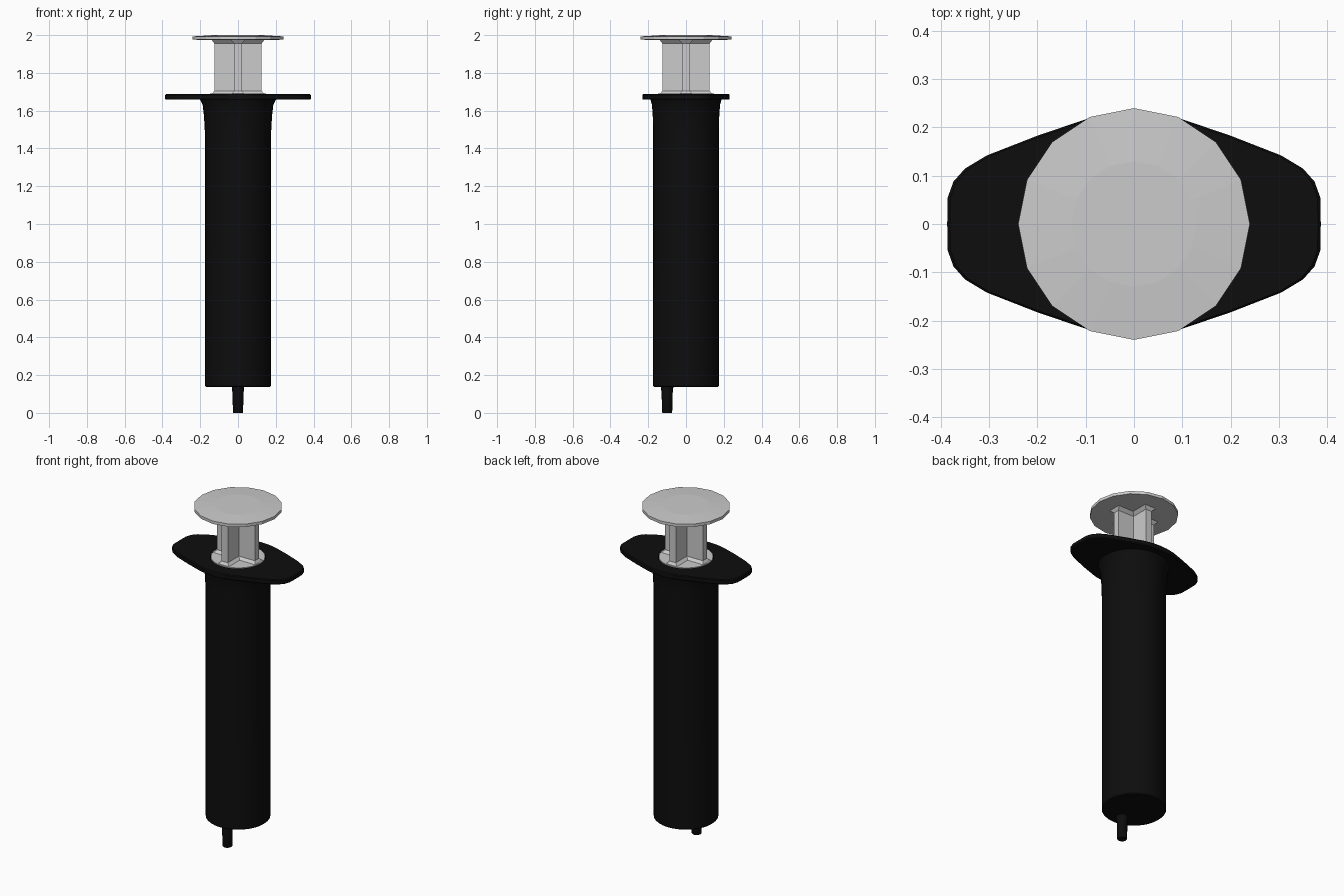
import bpy, bmesh
from math import cos, sin, pi

if "Cube" in bpy.data.objects:
    bpy.data.objects.remove(bpy.data.objects["Cube"])

black = bpy.data.materials.new("black_plastic")
black.diffuse_color = (0.004, 0.004, 0.004, 1)
black.use_nodes = True
black.node_tree.nodes["Principled BSDF"].inputs["Base Color"].default_value = black.diffuse_color


def circle(r, z, n=32, ry=None, cy=0.0):
    ry = r if ry is None else ry
    return [(r * cos(2 * pi * i / n), cy + ry * sin(2 * pi * i / n), z) for i in range(n)]


def loft(name, rings, mat=None, smooth=None):
    """Skin a stack of equal-count rings and cap both ends."""
    bm = bmesh.new()
    vs = [[bm.verts.new(p) for p in ring] for ring in rings]
    n = len(vs[0])
    for a, b in zip(vs, vs[1:]):
        for i in range(n):
            j = (i + 1) % n
            bm.faces.new((a[i], a[j], b[j], b[i]))
    bm.faces.new(vs[0][::-1])
    bm.faces.new(vs[-1])
    bmesh.ops.recalc_face_normals(bm, faces=bm.faces)
    me = bpy.data.meshes.new(name)
    bm.to_mesh(me)
    bm.free()
    ob = bpy.data.objects.new(name, me)
    bpy.context.collection.objects.link(ob)
    if mat:
        me.materials.append(mat)
    if smooth:
        bpy.ops.object.select_all(action='DESELECT')
        ob.select_set(True)
        bpy.context.view_layer.objects.active = ob
        bpy.ops.object.shade_smooth_by_angle(angle=smooth)
    return ob


# Finger flange outline: one quarter mirrored into a 32-point loop
quarter = [(0.387, 0), (0.386, 0.055), (0.374, 0.088), (0.35, 0.115),
           (0.305, 0.142), (0.2, 0.183), (0.1, 0.217), (0.05, 0.227), (0, 0.231)]
half = quarter + [(-x, y) for x, y in quarter[-2::-1]]
outline = half + [(x, -y) for x, y in half[-2:0:-1]]


def flange(s, z):
    return [(x * s, y * s, z) for x, y in outline]


# Barrel with flared neck, finger flange and open bore
loft("barrel", [
    circle(0.170, 0.138), circle(0.175, 0.143), circle(0.175, 1.48),
    circle(0.180, 1.57, ry=0.176), circle(0.187, 1.63, ry=0.180),
    circle(0.200, 1.658, ry=0.188),
    flange(0.985, 1.658), flange(1, 1.663), flange(1, 1.682), flange(0.985, 1.687),
    circle(0.150, 1.687), circle(0.150, 0.16)], black, 0.6)

# Off-centre nozzle
loft("nozzle", [circle(r, z, 16, cy=-0.1) for r, z in
                ((0.025, 0), (0.027, 0.003), (0.029, 0.10), (0.034, 0.145))], black, 0.6)

# Plunger head: 16-sided thumb disc, barely domed
loft("plunger_thumb_disc", [circle(r, z, 16) for r, z in
                            ((0.13, 1.973), (0.24, 1.976), (0.24, 1.993), (0.13, 2.0))])


# Plunger shaft: cross section that spreads at both ends
def cross(a, t, z):
    arm = [(a, -t), (a, t), (t, t)]
    ring = []
    for _ in range(4):
        ring += [(x, y, z) for x, y in arm]
        arm = [(-y, x) for x, y in arm]
    return ring


loft("plunger_shaft", [cross(0.14, 0.04, 1.685), cross(0.125, 0.02, 1.705),
                       cross(0.125, 0.02, 1.955), cross(0.14, 0.04, 1.976)])

# Plunger body filling the bore
loft("plunger_body", [circle(0.147, 0.17), circle(0.147, 1.690)], None, 0.6)
